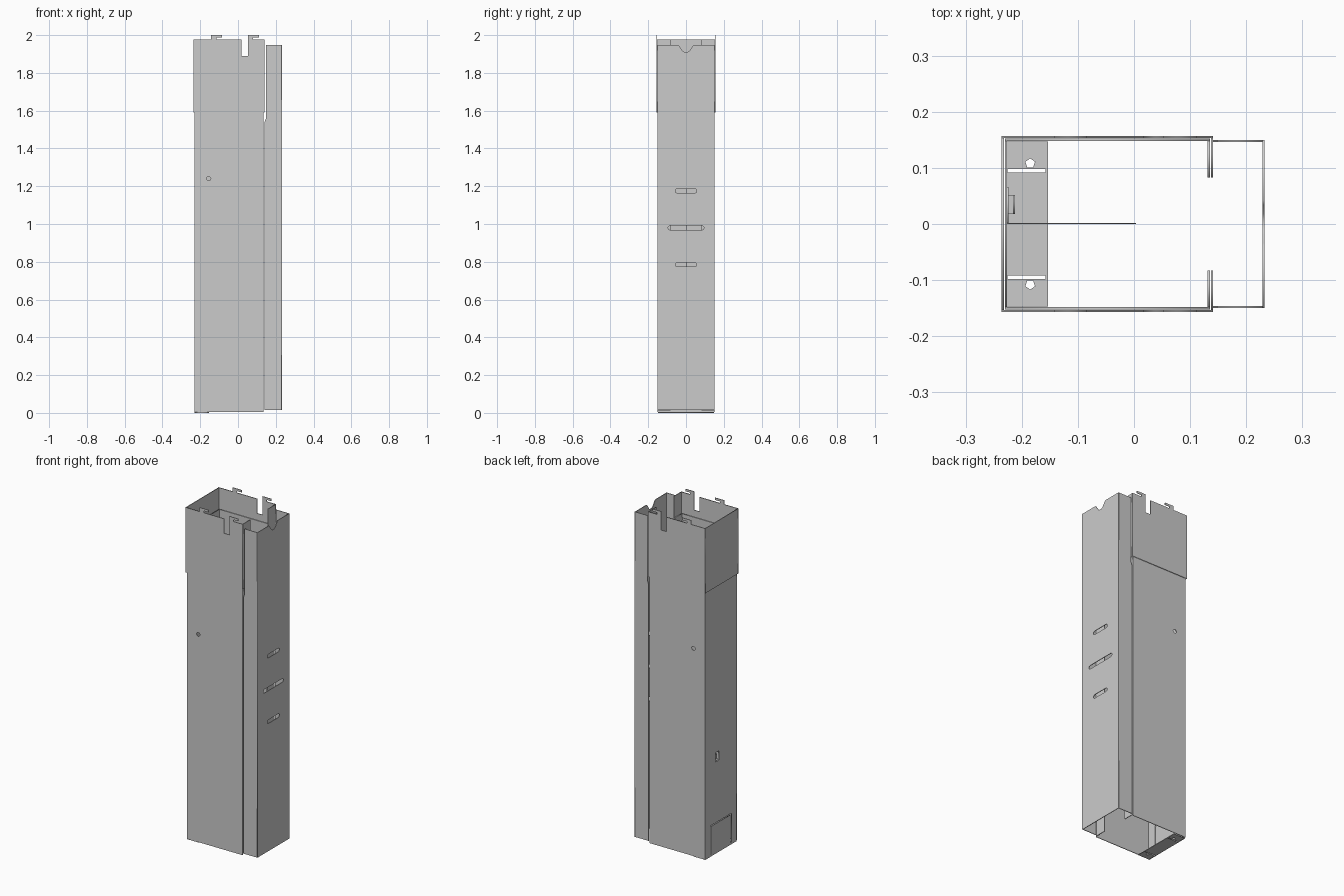
import bpy, bmesh, math
from mathutils import Matrix, Vector

if "Cube" in bpy.data.objects:
    bpy.data.objects.remove(bpy.data.objects["Cube"])

T = 0.004  # sheet thickness
AXES = {'x': ((0, 1, 0), (0, 0, 1)),
        'y': ((1, 0, 0), (0, 0, 1)),
        'z': ((1, 0, 0), (0, 1, 0))}


def rect(u0, v0, u1, v1):
    return [(u0, v0), (u1, v0), (u1, v1), (u0, v1)]


def ngon(cu, cv, r, n, start=0.0):
    return [(cu + r * math.cos(start + math.tau * i / n),
             cv + r * math.sin(start + math.tau * i / n)) for i in range(n)]


def slot(half, z, r):
    pts = []
    for s, a0 in ((1, -math.pi / 2), (-1, math.pi / 2)):
        for i in range(9):
            a = a0 + math.pi * i / 8
            pts.append((s * (half - r) + r * math.cos(a), z + r * math.sin(a)))
    return pts


def sheet(bm, axis, pos, outline, holes=(), t=T):
    """Flat sheet normal to an axis, its outline and holes filled as a 2D curve."""
    cu = bpy.data.curves.new("sheet", 'CURVE')
    cu.dimensions = '2D'
    cu.fill_mode = 'BOTH'
    cu.extrude = t / 2
    for loop in [outline, *holes]:
        sp = cu.splines.new('POLY')
        sp.points.add(len(loop) - 1)
        for p, (u, v) in zip(sp.points, loop):
            p.co = (u, v, 0, 1)
        sp.use_cyclic_u = True
    ob = bpy.data.objects.new("sheet", cu)
    bpy.context.collection.objects.link(ob)
    dg = bpy.context.evaluated_depsgraph_get()
    me = bpy.data.meshes.new_from_object(ob.evaluated_get(dg))
    u, v = (Vector(a) for a in AXES[axis])
    n = u.cross(v)
    m = Matrix((u, v, n)).transposed().to_4x4()
    m.translation = Vector([pos if a == axis else 0 for a in 'xyz'])
    me.transform(m)
    bm.from_mesh(me)
    bpy.data.objects.remove(ob)
    bpy.data.curves.remove(cu)
    bpy.data.meshes.remove(me)


def finish(bm, name):
    bmesh.ops.remove_doubles(bm, verts=bm.verts, dist=1e-5)
    bmesh.ops.recalc_face_normals(bm, faces=bm.faces)
    me = bpy.data.meshes.new(name)
    bm.to_mesh(me)
    bm.free()
    ob = bpy.data.objects.new(name, me)
    bpy.context.collection.objects.link(ob)
    return ob


# Main C-shaped column: side walls with round holes, lips, back wall with hatch slit
bm = bmesh.new()
TOP = 1.85
for s in (-1, 1):
    sheet(bm, 'y', s * 0.150, rect(-0.230, 0.005, 0.135, TOP),
          [ngon(-0.155, 1.24, 0.011, 20)])
    sheet(bm, 'x', 0.133, rect(s * 0.083, 0.012, s * 0.148, TOP))
hatch_slit = [(-0.098, 0.012), (-0.092, 0.012), (-0.092, 0.178), (0.092, 0.178),
              (0.092, 0.012), (0.098, 0.012), (0.098, 0.184), (-0.098, 0.184)]
sheet(bm, 'x', -0.228, rect(-0.148, 0.0, 0.148, TOP),
      [hatch_slit, rect(0.018, 0.545, 0.052, 0.60)])
finish(bm, "column_body")

# Foot plate with two slits and pentagon holes
bm = bmesh.new()
holes = []
for s in (-1, 1):
    holes.append(rect(-0.2255, s * 0.092, -0.158, s * 0.098))
    holes.append(ngon(-0.185, s * 0.108, 0.009, 5, s * math.pi / 2))
sheet(bm, 'z', T / 2, rect(-0.226, -0.147, -0.153, 0.147), holes)
finish(bm, "foot_plate")

# Inner bracket tab bent in from the back wall
bm = bmesh.new()
sheet(bm, 'z', 0.549, rect(-0.228, 0.018, -0.212, 0.052))
sheet(bm, 'x', -0.214, rect(0.018, 0.549, 0.052, 0.58))
finish(bm, "bracket_tab")

# Centre partition with mounting flange
bm = bmesh.new()
sheet(bm, 'y', 0.001, rect(-0.226, 0.58, 0.004, 1.55), t=0.002)
sheet(bm, 'x', -0.225, rect(0.0, 0.61, 0.066, 1.55), t=0.002)
finish(bm, "centre_partition")

# Upper sleeve: sides with hooks and notch, back wall, inward lips
bm = bmesh.new()
side = [(-0.236, 1.59), (0.141, 1.59), (0.141, 1.976),
        (0.080, 1.976), (0.080, 1.987), (0.111, 1.987), (0.111, 2.0), (0.053, 2.0),
        (0.053, 1.89), (0.018, 1.89), (0.018, 1.976),
        (-0.115, 1.976), (-0.115, 1.987), (-0.084, 1.987), (-0.084, 2.0), (-0.142, 2.0),
        (-0.142, 1.976), (-0.236, 1.976)]
for s in (-1, 1):
    sheet(bm, 'y', s * 0.155, side)
    sheet(bm, 'x', 0.139, rect(s * 0.083, 1.59, s * 0.153, 1.976))
sheet(bm, 'x', -0.234, rect(-0.153, 1.59, 0.153, 1.976))
finish(bm, "upper_sleeve")

# Door cover: slotted front with a top notch, and two stepped side walls
bm = bmesh.new()
front = [(-0.150, 0.015), (0.150, 0.015), (0.150, 1.948), (0.042, 1.948), (0.034, 1.94),
         (0.018, 1.916), (0.007, 1.91), (-0.007, 1.91), (-0.018, 1.916),
         (-0.034, 1.94), (-0.042, 1.948), (-0.150, 1.948)]
sheet(bm, 'x', 0.231, front,
      [slot(0.057, 1.175, 0.011), slot(0.095, 0.98, 0.011), slot(0.057, 0.785, 0.011)])
for s in (-1, 1):
    sheet(bm, 'y', s * 0.148, [(0.141, 0.015), (0.229, 0.015), (0.229, 1.948),
                               (0.148, 1.948), (0.148, 1.56), (0.141, 1.54)])
finish(bm, "door_cover")
